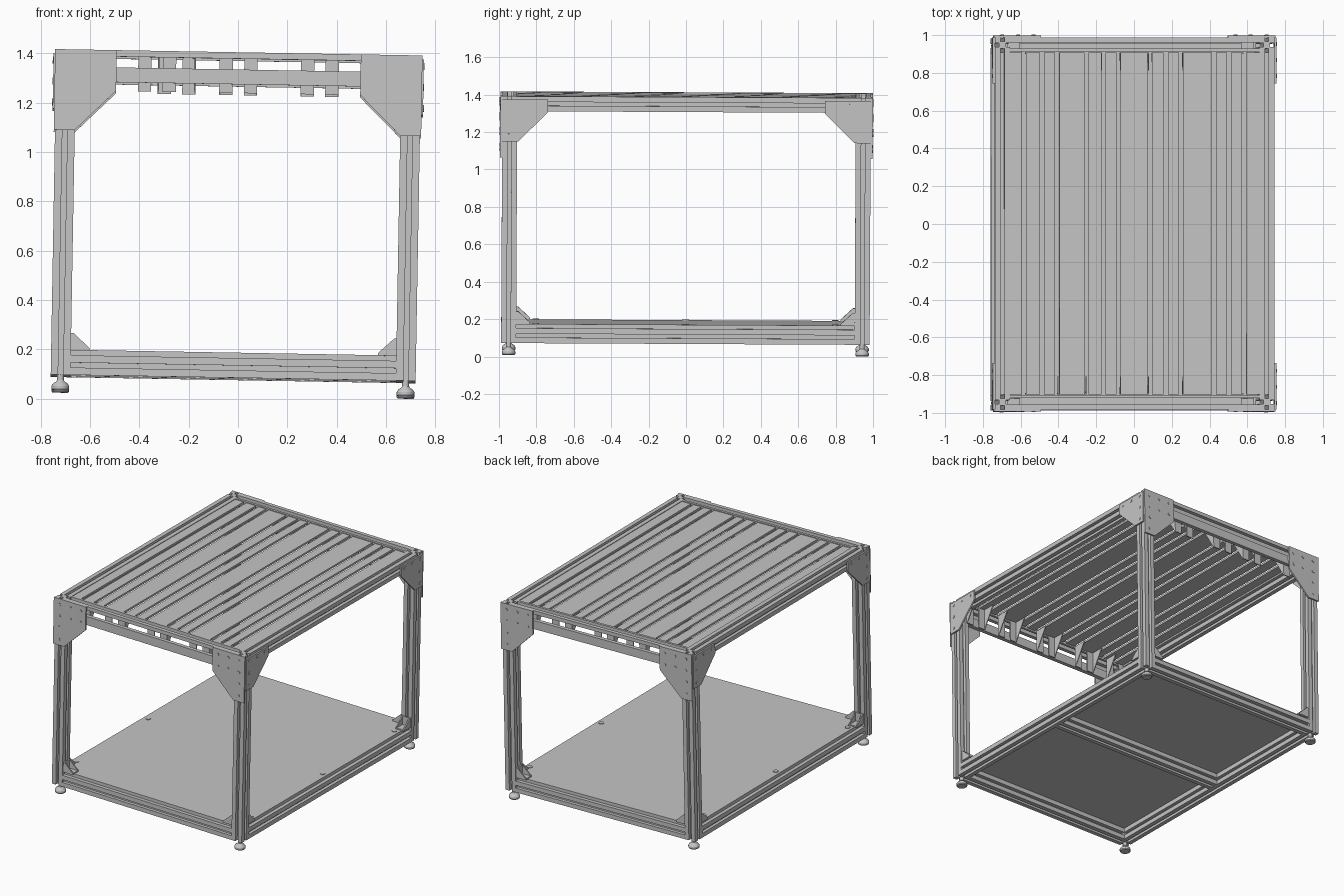
import bpy, bmesh
from math import sin, cos, tau
from mathutils import Matrix, Vector

old = bpy.data.objects.get("Cube")
if old:
    bpy.data.objects.remove(old)

grey = bpy.data.materials.new("aluminium_grey")
grey.use_nodes = True
COLOR = (0.56, 0.56, 0.56, 1)
grey.diffuse_color = COLOR
grey.node_tree.nodes["Principled BSDF"].inputs["Base Color"].default_value = COLOR

# The whole frame leans by about one degree
LEAN = (Matrix.Translation((-0.008, 0, 0.75)) @ Matrix.Rotation(0.0175, 4, 'Y')
        @ Matrix.Rotation(-0.005, 4, 'X') @ Matrix.Translation((0, 0, -0.75)))


def finish(name, bm, smooth=False):
    bmesh.ops.recalc_face_normals(bm, faces=bm.faces)
    bm.transform(LEAN)
    mesh = bpy.data.meshes.new(name)
    bm.to_mesh(mesh)
    bm.free()
    mesh.materials.append(grey)
    ob = bpy.data.objects.new(name, mesh)
    bpy.context.collection.objects.link(ob)
    if smooth:
        bpy.ops.object.select_all(action='DESELECT')
        ob.select_set(True)
        bpy.context.view_layer.objects.active = ob
        bpy.ops.object.shade_smooth_by_angle()


def add_prism(bm, pts, axis, a, b):
    """Extrude a 2D outline along an axis from a to b."""
    place = {'x': lambda p, t: (t, p[0], p[1]),
             'y': lambda p, t: (p[0], t, p[1]),
             'z': lambda p, t: (p[0], p[1], t)}[axis]
    low = [bm.verts.new(place(p, a)) for p in pts]
    high = [bm.verts.new(place(p, b)) for p in pts]
    bm.faces.new(low)
    bm.faces.new(high)
    n = len(pts)
    for i in range(n):
        j = (i + 1) % n
        bm.faces.new((low[i], low[j], high[j], high[i]))


def prism(name, pts, axis, a, b):
    bm = bmesh.new()
    add_prism(bm, pts, axis, a, b)
    finish(name, bm)


def rect(x0, x1, y0, y1):
    return [(x0, y0), (x1, y0), (x1, y1), (x0, y1)]


def slotted(cx, cy, h=0.04, s=0.01, d=0.022):
    """Square extrusion outline with a slot in every side."""
    pts = []
    x_dir, y_dir = Vector((1, 0)), Vector((0, 1))
    for _ in range(4):
        for u, v in ((-h, -h), (-s, -h), (-s, d - h), (s, d - h), (s, -h)):
            p = x_dir * u + y_dir * v
            pts.append((cx + p.x, cy + p.y))
        x_dir, y_dir = y_dir, -x_dir
    return pts


def disc(cx, cy, r, n=10):
    return [(cx + r * cos(tau * i / n), cy + r * sin(tau * i / n)) for i in range(n)]


def add_gusset(bm, sign, start, axis, centre):
    """Corner bracket: two triangular cheeks joined by a foot and a back pad."""
    def outline(pts):
        return [(sign * (start - u), v) for u, v in pts]
    for side in (-1, 1):
        t = centre + side * 0.028
        add_prism(bm, outline([(0, 0.18), (0.075, 0.18), (0.075, 0.19), (0.01, 0.25), (0, 0.25)]),
                  axis, t - 0.004, t + 0.004)
    add_prism(bm, outline(rect(0, 0.075, 0.18, 0.19)), axis, centre - 0.028, centre + 0.028)
    add_prism(bm, outline(rect(0, 0.01, 0.19, 0.25)), axis, centre - 0.028, centre + 0.028)


LX, LY = 0.70, 0.945
CORNERS = [(sx, sy, ("left" if sx > 0 else "right") + "_" + ("front" if sy < 0 else "back"))
           for sx in (-1, 1) for sy in (-1, 1)]
FOOT = [(0, 0.0167), (0.032, 0.0167), (0.036, 0.022), (0.036, 0.034), (0.030, 0.044),
        (0.018, 0.052), (0.014, 0.058), (0.014, 0.082), (0, 0.082)]

for sx, sy, tag in CORNERS:
    prism("leg_" + tag, slotted(sx * LX, sy * LY), 'z', 0.08, 1.40)

    # Levelling foot, turned from a profile
    bm = bmesh.new()
    verts = [bm.verts.new((sx * LX + r, sy * LY, z)) for r, z in FOOT]
    edges = [bm.edges.new(e) for e in zip(verts, verts[1:])]
    bmesh.ops.spin(bm, geom=verts + edges, cent=(sx * LX, sy * LY, 0), axis=(0, 0, 1),
                   angle=tau, steps=20)
    bmesh.ops.remove_doubles(bm, verts=bm.verts, dist=0.0005)
    finish("foot_" + tag, bm, True)

    # Corner plates with bolts, on the end and on the side
    end = [(0.745, 1.40), (0.495, 1.40), (0.495, 1.235), (0.66, 1.073), (0.745, 1.073)]
    side = [(0.985, 1.383), (0.74, 1.383), (0.74, 1.315), (0.90, 1.158), (0.985, 1.158)]
    prism("end_plate_" + tag, [(sx * u, v) for u, v in end], 'y', sy * 0.985, sy * 0.996)
    prism("side_plate_" + tag, [(sy * u, v) for u, v in side], 'x', sx * 0.74, sx * 0.751)
    bm = bmesh.new()
    for u, v in [(u, v) for u in (0.70, 0.615, 0.535) for v in (1.36, 1.28)] + [(0.70, 1.20), (0.70, 1.115)]:
        add_prism(bm, disc(sx * u, v, 0.01), 'y', sy * 0.996, sy * 0.999)
    for u, v in ((0.95, 1.36), (0.865, 1.36), (0.78, 1.36), (0.95, 1.275), (0.95, 1.19)):
        add_prism(bm, disc(sy * u, v, 0.01), 'x', sx * 0.751, sx * 0.754)
    finish("bolts_" + tag, bm)

    # Gussets above the lower frame
    bm = bmesh.new()
    add_gusset(bm, sx, 0.66, 'y', sy * LY)
    add_gusset(bm, sy, 0.905, 'x', sx * LX)
    finish("gussets_" + tag, bm)

# Long side beams, top and bottom
for sx, tag in ((-1, "right"), (1, "left")):
    for z, level in ((0.12, "lower"), (1.36, "upper")):
        prism(f"{level}_side_beam_{tag}", slotted(sx * LX, z), 'y', -0.905, 0.905)

# End beams: one slotted beam below, open strips above with hanging brackets
BRACKETS = {"front": (-0.6, -0.33, 0, 0.33, 0.6), "back": (-0.6, -0.25, 0, 0.33, 0.6)}
for sy, tag in ((-1, "front"), (1, "back")):
    prism("lower_end_beam_" + tag, slotted(sy * LY, 0.12), 'x', -0.66, 0.66)
    bm = bmesh.new()
    for y0, y1, z0, z1 in ((0.958, 0.985, 1.374, 1.40), (0.908, 0.925, 1.374, 1.40),
                           (0.958, 0.985, 1.27, 1.33)):
        add_prism(bm, rect(sy * y0, sy * y1, z0, z1), 'x', -0.66, 0.66)
    finish("upper_end_beam_" + tag, bm)

    bm = bmesh.new()
    for cx in BRACKETS[tag]:
        for side in (-1, 1):
            x = cx + side * 0.05
            add_prism(bm, rect(x - 0.027, x + 0.027, 1.235, 1.384), 'y', sy * 0.905, sy * 0.898)
            fin = x + side * 0.024
            add_prism(bm, [(sy * 0.90, 1.235), (sy * 0.90, 1.384), (sy * 0.81, 1.384)],
                      'x', fin - 0.003, fin + 0.003)
    finish("slat_brackets_" + tag, bm)

# Top slats, separated by narrow gaps
GAPS = [-0.69, -0.585, -0.49, -0.41, -0.255, -0.165, -0.085, 0.08,
        0.165, 0.245, 0.42, 0.50, 0.58, 0.70]
bm = bmesh.new()
for a, b in zip(GAPS, GAPS[1:]):
    add_prism(bm, rect(a + 0.011, b - 0.011, -0.905, 0.905), 'z', 1.382, 1.396)
finish("top_slats", bm)

# Base deck with screws, and the cross beam underneath
prism("base_deck", rect(-0.715, 0.715, -0.96, 0.96), 'z', 0.16, 0.182)
bm = bmesh.new()
for x in (-0.68, 0.68):
    for y in (-0.80, 0, 0.80):
        add_prism(bm, disc(x, y, 0.018, 14), 'z', 0.182, 0.186)
finish("deck_screws", bm)
prism("cross_beam", slotted(0, 0.12), 'x', -0.66, 0.66)
